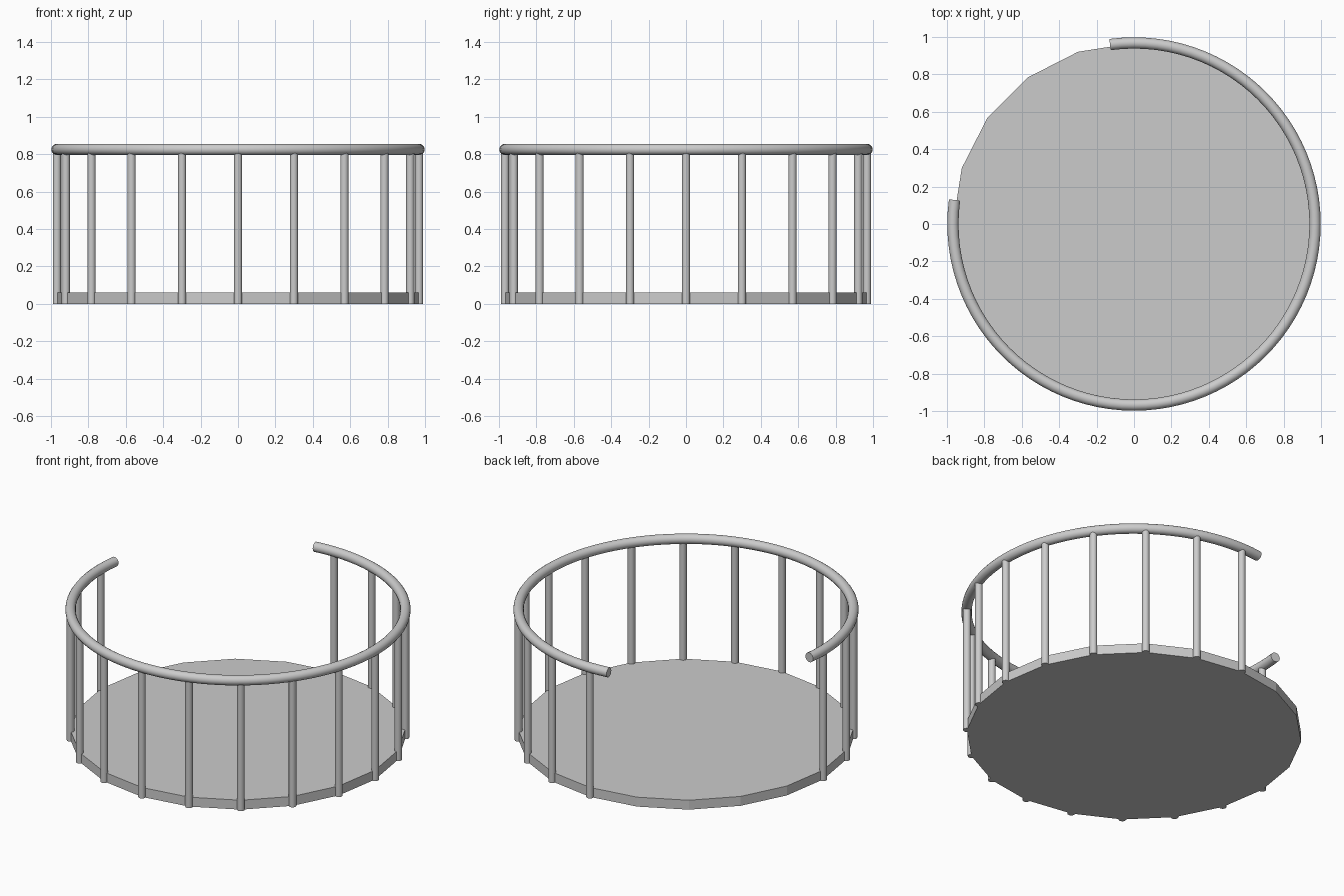
import bpy, bmesh
from math import sin, cos, pi, radians

if "Cube" in bpy.data.objects:
    bpy.data.objects.remove(bpy.data.objects["Cube"])

R = 0.968          # ring radius shared by floor corners, posts and rail
SIDES = 20         # floor corners, one post per corner


def smooth(obj):
    bpy.ops.object.select_all(action='DESELECT')
    obj.select_set(True)
    bpy.context.view_layer.objects.active = obj
    bpy.ops.object.shade_smooth_by_angle(angle=radians(50))


def cylinder(name, x, y, z0, z1, radius, sides, turn=0.0):
    bpy.ops.mesh.primitive_cylinder_add(
        vertices=sides, radius=radius, depth=z1 - z0,
        location=(x, y, (z0 + z1) / 2), rotation=(0, 0, turn))
    obj = bpy.context.object
    obj.name = name
    return obj


# Flat-sided floor slab
cylinder("floor", 0, 0, 0.0, 0.06, R, SIDES)

# Posts at every floor corner except those in the back-left opening
for i in range(10, 26):
    a = i * 2 * pi / SIDES
    smooth(cylinder(f"post_{i - 9:02d}", R * cos(a), R * sin(a), 0.0, 0.82, 0.022, 16, a))

# Round handrail, swept along an open arc
STEPS, RING, TUBE, RAIL_Z = 76, 16, 0.03, 0.825
START, END = radians(172.4), radians(457.6)
bm = bmesh.new()
rings = []
for i in range(STEPS + 1):
    a = START + (END - START) * i / STEPS
    ring = []
    for j in range(RING):
        b = 2 * pi * j / RING
        r = R + TUBE * cos(b)
        ring.append(bm.verts.new((r * cos(a), r * sin(a), RAIL_Z + TUBE * sin(b))))
    rings.append(ring)
for r0, r1 in zip(rings, rings[1:]):
    for j in range(RING):
        k = (j + 1) % RING
        bm.faces.new((r0[j], r1[j], r1[k], r0[k]))
bm.faces.new(rings[0])
bm.faces.new(rings[-1])
bmesh.ops.recalc_face_normals(bm, faces=bm.faces)
mesh = bpy.data.meshes.new("handrail")
bm.to_mesh(mesh)
bm.free()
rail = bpy.data.objects.new("handrail", mesh)
bpy.context.collection.objects.link(rail)
smooth(rail)
